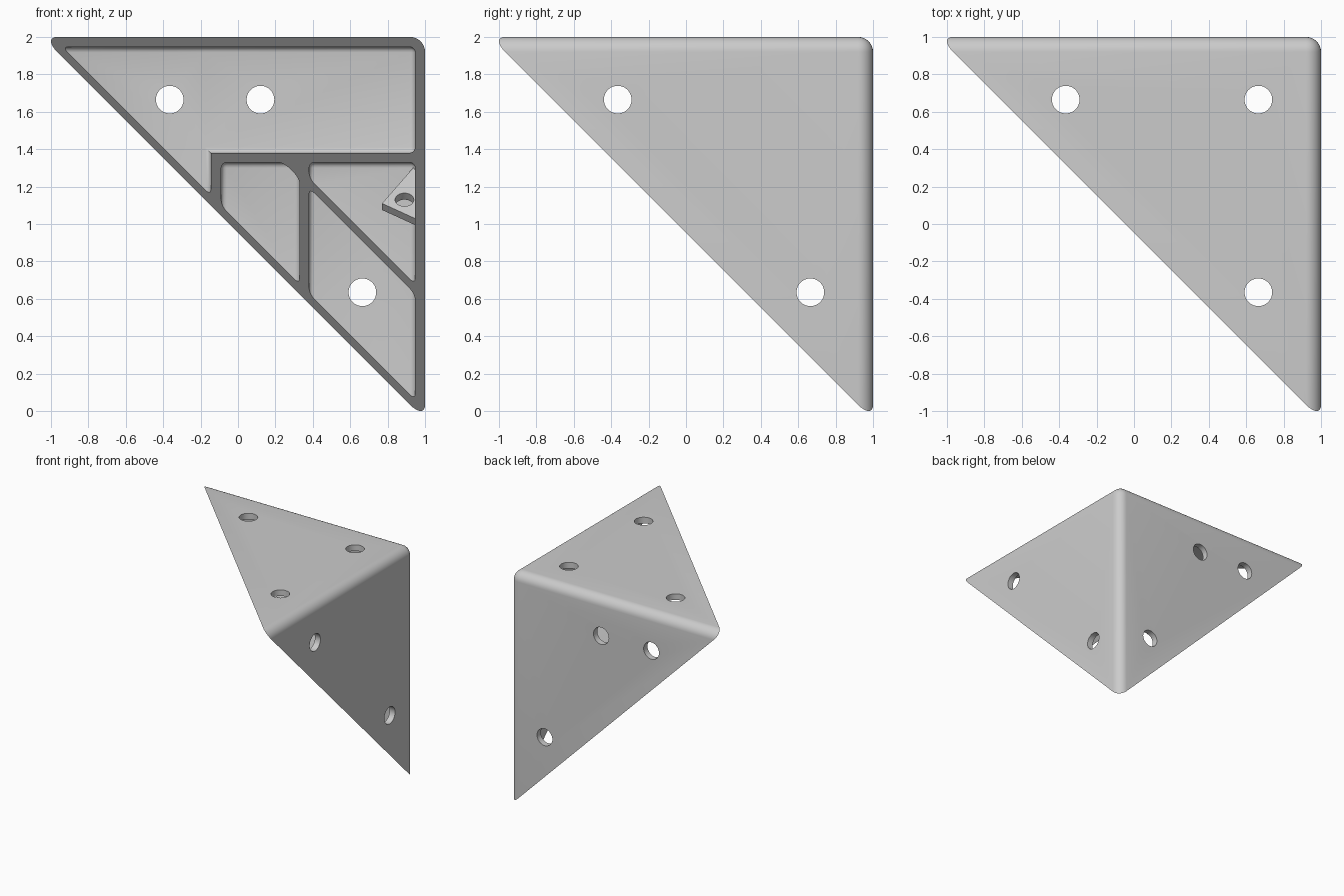
import bpy, bmesh
from math import pi
from mathutils import Matrix, Vector

cube = bpy.data.objects.get("Cube")
if cube:
    bpy.data.objects.remove(cube, do_unlink=True)

WALL, NEAR, FAR, END = 0.053, 0.62, 0.67, 1.09   # wall and rib offsets from the corner
BIG, ROUND, FILLET = 2.6, 0.08, 0.03
SLICE = 1.953                                    # slanted opening: x + y + z = SLICE
CORNER = Vector((1, 1, 2))

grey = bpy.data.materials.new("light grey")
grey.use_nodes = True
grey.diffuse_color = (0.6, 0.6, 0.6, 1)
grey.node_tree.nodes["Principled BSDF"].inputs["Base Color"].default_value = (0.6, 0.6, 0.6, 1)


def add_object(name, bm):
    bmesh.ops.recalc_face_normals(bm, faces=bm.faces)
    mesh = bpy.data.meshes.new(name)
    bm.to_mesh(mesh)
    bm.free()
    mesh.materials.append(grey)
    obj = bpy.data.objects.new(name, mesh)
    bpy.context.collection.objects.link(obj)
    return obj


def block(low, high, radius, segments):
    """Rounded box, measured inward from the bracket corner."""
    bm = bmesh.new()
    a, b = CORNER - Vector(low), CORNER - Vector(high)
    size = a - b
    bmesh.ops.create_cube(bm, size=1, matrix=Matrix.Translation((a + b) / 2) @ Matrix.Diagonal((*size, 1)))
    bmesh.ops.bevel(bm, geom=bm.edges[:], offset=radius, segments=segments,
                    profile=0.5, affect='EDGES')
    return bm


def drill(centre, axis, radius, depth):
    bm = bmesh.new()
    turn = Vector(axis).to_track_quat('Z', 'Y').to_matrix().to_4x4()
    bmesh.ops.create_cone(bm, cap_ends=True, segments=40, radius1=radius, radius2=radius,
                          depth=depth, matrix=Matrix.Translation(centre) @ turn)
    return bm


def carve(target, bm):
    cutter = add_object("cutter", bm)
    cutter.hide_render = True
    mod = target.modifiers.new("carve", 'BOOLEAN')
    mod.operation, mod.solver, mod.object = 'DIFFERENCE', 'EXACT', cutter
    bpy.context.view_layer.objects.active = target
    bpy.ops.object.modifier_apply(modifier=mod.name)
    bpy.data.objects.remove(cutter, do_unlink=True)


def smooth(obj):
    bpy.ops.object.select_all(action='DESELECT')
    obj.select_set(True)
    bpy.context.view_layer.objects.active = obj
    bpy.ops.object.shade_smooth_by_angle(angle=pi / 6)


# Solid corner with rounded outer edges, sliced along the slanted opening
bm = block((0, 0, 0), (BIG, BIG, BIG), ROUND, 8)
bmesh.ops.bisect_plane(bm, geom=bm.verts[:] + bm.edges[:] + bm.faces[:],
                       plane_co=(0, 0, SLICE), plane_no=(-1, -1, -1), clear_outer=True)
bmesh.ops.holes_fill(bm, edges=[e for e in bm.edges if e.is_boundary], sides=0)
bracket = add_object("corner_bracket", bm)

# Pockets between the walls and ribs
pockets = [
    ((WALL, WALL, WALL), (BIG, BIG, NEAR)),          # upper shelf
    ((END + 0.055, WALL, WALL), (BIG, BIG, BIG)),    # beyond the end rib
    ((WALL, WALL, FAR), (NEAR, NEAR, BIG)),          # inner corner
    ((FAR, WALL, FAR), (END, NEAR, BIG)),            # side bay
    ((WALL, FAR, FAR), (NEAR, BIG, BIG)),            # front bay
    ((FAR, FAR, FAR), (END, BIG, BIG)),              # tiny bay at the rib crossing
]
for low, high in pockets:
    carve(bracket, block(low, high, FILLET, 4))

# Screw holes: top, back and side walls
EDGE, TIP, MID, HOLE = 0.335, 1.365, 0.88, 0.074
for u, v in ((EDGE, EDGE), (TIP, EDGE), (EDGE, TIP)):
    carve(bracket, drill(CORNER - Vector((u, v, 0.4)), (0, 0, 1), HOLE, 1))
for u, w in ((TIP, EDGE), (MID, EDGE), (EDGE, TIP)):
    carve(bracket, drill(CORNER - Vector((u, 0, w)), (0, 1, 0), HOLE, 0.3))
for v, w in ((TIP, EDGE), (EDGE, TIP)):
    carve(bracket, drill(CORNER - Vector((0, v, w)), (1, 0, 0), HOLE, 0.3))
smooth(bracket)

# Tilted lug with an eye, in the front bay
bm = bmesh.new()
outline = [(0.77, 1.11), (0.965, 1.333), (0.965, 1.021)]
tilt = 0.98                                          # y = z - tilt on the lug face
face = bm.faces.new([bm.verts.new((x, z - tilt, z)) for x, z in outline])
solid = bmesh.ops.extrude_face_region(bm, geom=[face])
bmesh.ops.translate(bm, vec=(0, 0.035, -0.035),
                    verts=[g for g in solid["geom"] if isinstance(g, bmesh.types.BMVert)])
lug = add_object("eye_lug", bm)
carve(lug, drill((0.89, 1.13 - tilt, 1.13), (0, -1, 1), 0.05, 0.3))
smooth(lug)
